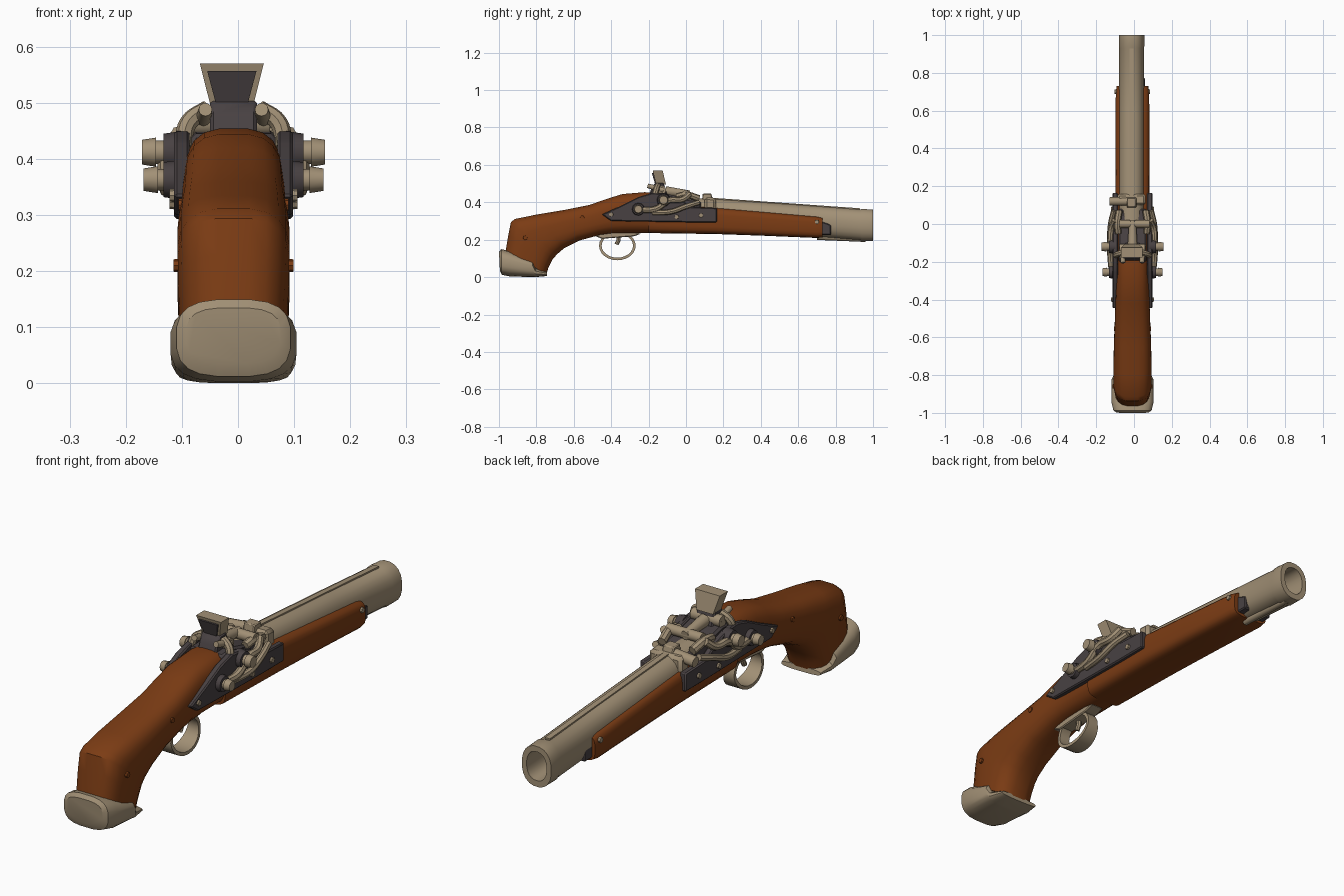
import bpy, bmesh, math
from mathutils import Vector

if "Cube" in bpy.data.objects:
    bpy.data.objects.remove(bpy.data.objects["Cube"])

CX = -0.008  # centre plane of stock and barrel


def material(name, rgb):
    m = bpy.data.materials.new(name)
    m.diffuse_color = (*rgb, 1)
    m.use_nodes = True
    m.node_tree.nodes["Principled BSDF"].inputs["Base Color"].default_value = m.diffuse_color
    return m


WOOD = material("reddish wood", (0.20, 0.045, 0.007))
METAL = material("tan metal", (0.36, 0.28, 0.18))
DARK = material("dark iron", (0.065, 0.053, 0.055))


def finish(name, bm, mat, angle=35):
    bmesh.ops.recalc_face_normals(bm, faces=bm.faces)
    me = bpy.data.meshes.new(name)
    bm.to_mesh(me)
    bm.free()
    ob = bpy.data.objects.new(name, me)
    bpy.context.collection.objects.link(ob)
    me.materials.append(mat)
    bpy.ops.object.select_all(action='DESELECT')
    ob.select_set(True)
    bpy.context.view_layer.objects.active = ob
    bpy.ops.object.shade_smooth_by_angle(angle=math.radians(angle))
    return ob


def loft(name, stations, mat, power=3.0, n=20, cx=CX):
    """Stations: top y, top z, bottom y, bottom z, half width."""
    bm = bmesh.new()
    rings = []
    for yt, zt, yb, zb, hw in stations:
        top, bot = Vector((cx, yt, zt)), Vector((cx, yb, zb))
        mid, half = (top + bot) / 2, (top - bot) / 2
        ring = []
        for i in range(n):
            a = 2 * math.pi * (i + 0.5) / n
            c, s = math.cos(a), math.sin(a)
            u = math.copysign(abs(c) ** (2 / power), c)
            v = math.copysign(abs(s) ** (2 / power), s)
            ring.append(bm.verts.new(mid + half * v + Vector((hw * u, 0, 0))))
        rings.append(ring)
    for r, q in zip(rings, rings[1:]):
        for i in range(n):
            j = (i + 1) % n
            bm.faces.new((r[i], r[j], q[j], q[i]))
    bm.faces.new(rings[0])
    bm.faces.new(rings[-1])
    return finish(name, bm, mat)


def plate(name, outline, x0, x1, mat, bevel=0.0):
    """Side outline (y, z) extruded across x."""
    bm = bmesh.new()
    f = bm.faces.new([bm.verts.new((x0, y, z)) for y, z in outline])
    g = bmesh.ops.extrude_face_region(bm, geom=[f])
    for v in g['geom']:
        if isinstance(v, bmesh.types.BMVert):
            v.co.x = x1
    if bevel:
        bmesh.ops.bevel(bm, geom=bm.edges[:], offset=bevel, segments=1, affect='EDGES')
    return finish(name, bm, mat)


def rod(name, a, b, r1, r2, mat, n=12):
    a, b = Vector(a), Vector(b)
    bm = bmesh.new()
    bmesh.ops.create_cone(bm, cap_ends=True, segments=n, radius1=r1, radius2=r2, depth=(b - a).length)
    q = (b - a).to_track_quat('Z', 'Y')
    for v in bm.verts:
        v.co = q @ v.co + (a + b) / 2
    return finish(name, bm, mat)


def tube(name, pts, r, mat):
    cu = bpy.data.curves.new(name, 'CURVE')
    cu.dimensions = '3D'
    cu.bevel_depth, cu.bevel_resolution, cu.use_fill_caps = r, 2, True
    cu.resolution_u = 5
    sp = cu.splines.new('BEZIER')
    sp.bezier_points.add(len(pts) - 1)
    for p, co in zip(sp.bezier_points, pts):
        p.co = co
        p.handle_left_type = p.handle_right_type = 'AUTO'
    ob = bpy.data.objects.new(name, cu)
    bpy.context.collection.objects.link(ob)
    bpy.ops.object.select_all(action='DESELECT')
    ob.select_set(True)
    bpy.context.view_layer.objects.active = ob
    bpy.ops.object.convert(target='MESH')
    ob = bpy.context.view_layer.objects.active
    ob.data.materials.clear()
    ob.data.materials.append(mat)
    bpy.ops.object.shade_smooth_by_angle(angle=math.radians(40))


# Wooden grip and wrist, then forestock
loft("grip", [
    (-.965, .14, -.745, .015, .095), (-.95, .23, -.735, .05, .099),
    (-.937, .295, -.712, .095, .101), (-.915, .312, -.69, .12, .101),
    (-.80, .335, -.65, .155, .101), (-.65, .36, -.57, .195, .098),
    (-.515, .387, -.46, .225, .093), (-.42, .42, -.40, .233, .091),
    (-.34, .445, -.33, .235, .089), (-.22, .455, -.22, .235, .089),
    (-.17, .45, -.17, .235, .089)], WOOD)
loft("forestock", [
    (-.2, .40, -.2, .235, .09), (.16, .372, .16, .23, .091), (.415, .35, .415, .221, .09),
    (.70, .325, .70, .209, .089), (.73, .318, .73, .212, .084)], WOOD, power=4.5)

# Butt cap
loft("butt_cap", [
    (-1, .135, -.995, .035, .085), (-.988, .15, -.985, .012, .102),
    (-.94, .14, -.94, .003, .113), (-.82, .092, -.82, 0, .111),
    (-.805, .05, -.805, 0, .103), (-.745, .028, -.742, .006, .09)], METAL)

# Barrel with bored muzzle
loft("barrel", [
    (-.08, .43, -.08, .27, .068), (.15, .418, .15, .255, .068), (.6, .387, .6, .222, .067),
    (.93, .362, .93, .196, .066), (.94, .366, .94, .192, .068), (1, .361, 1, .192, .068),
    (1, .338, 1, .218, .046), (.86, .345, .86, .225, .044)], METAL, power=2.3, cx=-.013)
plate("barrel_rib", [(.14, .40), (.14, .424), (.93, .368), (.93, .34)], CX - .017, CX + .006, METAL)
plate("rear_sight", [(.085, .41), (.09, .447), (.135, .447), (.145, .41)], CX - .03, CX + .02, METAL, .004)
plate("stock_nose", [(.72, .225), (.72, .30), (.775, .28), (.775, .225)], CX - .07, CX + .065, DARK, .005)
rod("ramrod", (CX, .70, .215), (CX, .96, .204), .016, .016, METAL)

# Lock bed between the side plates
plate("lock_bed", [(-.2, .30), (-.2, .445), (-.12, .45), (0, .42), (.08, .405), (.08, .30)],
      CX - .075, CX + .075, DARK, .008)
plate("breech_band", [(.10, .35), (.10, .428), (.16, .423), (.16, .35)], CX - .08, CX + .07, METAL, .012)

lock = [(-.45, .335), (-.40, .30), (.02, .293), (.165, .293), (.165, .37), (.03, .375),
        (-.04, .42), (-.12, .445), (-.18, .45), (-.25, .43), (-.34, .385)]
for s, side in ((-1, "left"), (1, "right")):
    def P(x, y, z):
        return (CX + s * x, y, z)
    plate(side + "_lock_plate", lock, CX + s * .078, CX + s * .106, DARK, .005)
    # Screw bosses
    for i, (y, z, r, end) in enumerate(((-.255, .363, .024, .16), (-.12, .412, .026, .163))):
        rod(f"{side}_boss_base_{i}", P(.09, y, z), P(.125, y, z), r + .012, r + .007, DARK)
        rod(f"{side}_boss_{i}", P(.10, y, z), P(end - .015, y, z), r - .005, r - .005, METAL)
        rod(f"{side}_boss_head_{i}", P(end - .025, y, z), P(end, y, z), r, r - .004, METAL)
    # Cock arm, spring and shoulder
    tube(side + "_cock_arm", [P(.11, -.25, .36), P(.118, -.16, .365), P(.118, -.09, .41),
                              P(.112, -.02, .415), P(.095, .02, .445)], .016, METAL)
    tube(side + "_spring", [P(.112, -.18, .345), P(.12, -.08, .35), P(.116, .0, .378), P(.10, .07, .40)], .014, METAL)
    tube(side + "_shoulder", [P(.09, -.17, .425), P(.08, -.16, .465), P(.045, -.15, .49)], .016, METAL)
    rod(side + "_jaw_screw", P(.05, -.205, .488), P(.055, -.12, .465), .012, .016, METAL)
    tube(side + "_pan_strut", [P(.075, -.05, .43), P(.08, .0, .44), P(.07, .07, .42)], .018, METAL)
    # Small fixing screws
    for i, (y, z, x) in enumerate(((-.05, .322, .106), (.08, .33, .106), (-.40, .335, .106), (.70, .295, .086))):
        rod(f"{side}_plate_screw_{i}", P(x - .02, y, z), P(x + .008, y, z), .014, .011, METAL, 8)
    for i, (y, z, x) in enumerate(((-.86, .21, .102), (-.555, .318, .093))):
        rod(f"{side}_grip_pin_{i}", P(x - .02, y, z), P(x + .005, y, z), .014, .011, WOOD, 8)

# Cross bars of the pan and cock
rod("pan_bar", (CX - .07, 0, .445), (CX + .09, 0, .445), .021, .021, METAL)
rod("cock_bar", (CX - .07, -.13, .465), (CX + .065, -.13, .465), .024, .024, METAL)
rod("front_pin", (CX - .12, .12, .405), (CX - .02, .12, .415), .022, .022, METAL)
plate("cock_neck", [(-.20, .43), (-.185, .475), (-.165, .505), (-.12, .505), (-.10, .44)],
      CX - .042, CX + .042, DARK, .006)
rod("hammer_link", (CX, -.11, .46), (CX, .02, .445), .026, .018, METAL)


# Flared striking pan on top, dark hollow facing the shooter
def flare(name, y0, y1, z0, z1, w0, w1, lean, mat):
    bm = bmesh.new()
    cx = -.011
    v = [bm.verts.new((cx + sx * w, y + l, z))
         for z, w, l in ((z0, w0, lean), (z1, w1, 0)) for y in (y0, y1) for sx in (-1, 1)]
    for f in ((0, 1, 3, 2), (4, 5, 7, 6), (0, 1, 5, 4), (2, 3, 7, 6), (0, 2, 6, 4), (1, 3, 7, 5)):
        bm.faces.new([v[i] for i in f])
    finish(name, bm, mat)


flare("striker_flare", -.178, -.125, .495, .57, .038, .057, .018, METAL)
flare("striker_hollow", -.183, -.17, .497, .557, .028, .044, .018, DARK)

# Trigger guard: flat oval band
bm = bmesh.new()
N = 24
ring = []
for i in range(N):
    a = 2 * math.pi * i / N
    w = .024 + .012 * max(0, -math.sin(a))
    c, s = math.cos(a), math.sin(a)
    ring.append([bm.verts.new((CX + sx * w, -.367 + ry * c, .168 + rz * s))
                 for sx, ry, rz in ((-1, .098, .078), (1, .098, .078), (1, .084, .064), (-1, .084, .064))])
for i in range(N):
    p, q = ring[i], ring[(i + 1) % N]
    for k in range(4):
        bm.faces.new((p[k], p[(k + 1) % 4], q[(k + 1) % 4], q[k]))
finish("trigger_guard", bm, METAL, 40)
plate("guard_tang", [(-.50, .225), (-.45, .205), (-.28, .218), (-.24, .232), (-.3, .245), (-.46, .245)],
      CX - .03, CX + .03, METAL, .004)
tube("trigger", [(CX, -.375, .235), (CX, -.36, .205), (CX, -.372, .175)], .011, METAL)
